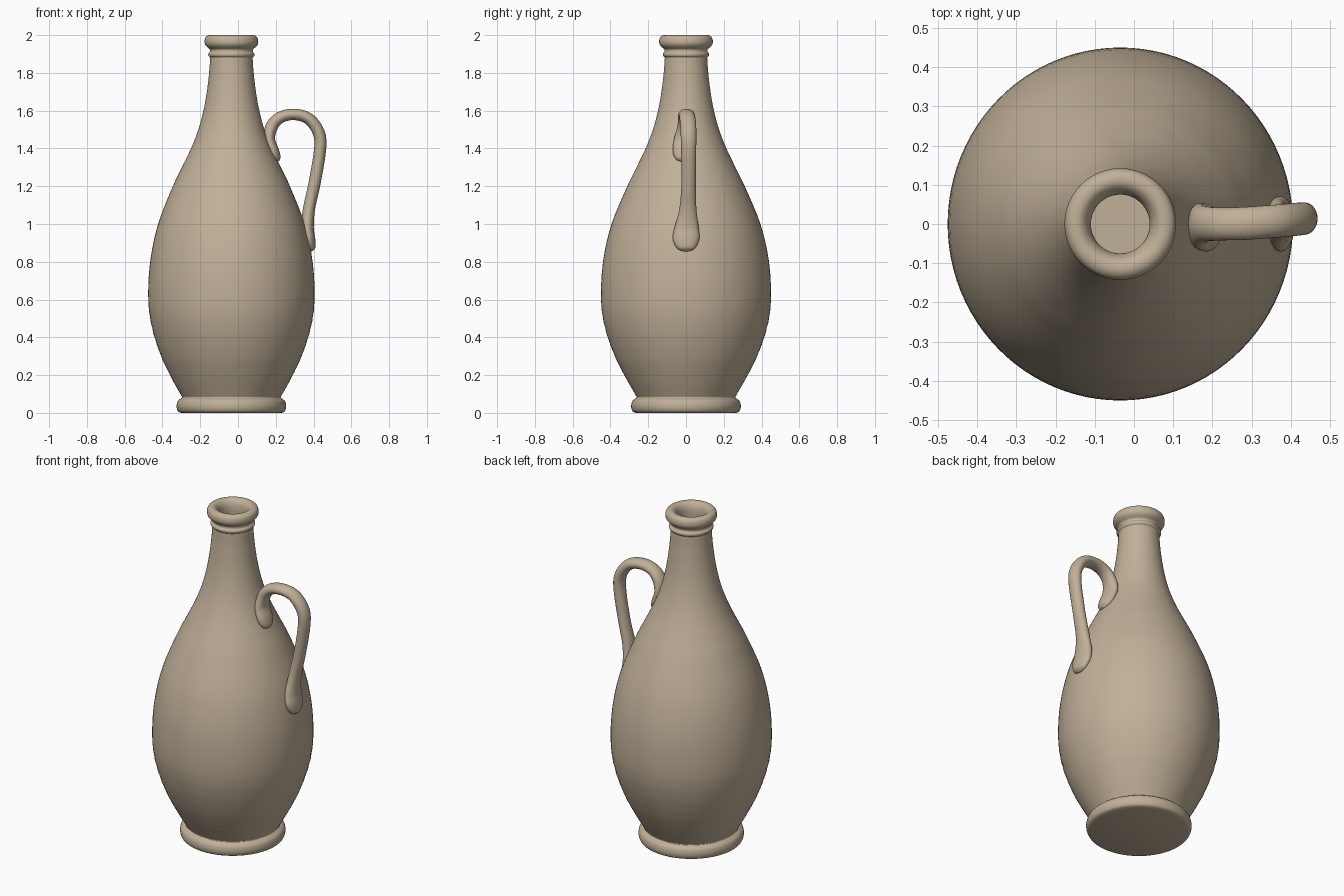
import bpy, bmesh, math
from mathutils import Vector

AXIS_X = -0.035          # the vessel axis sits left of centre because of the handle
SEGS = 96

clay = bpy.data.materials.new("tan clay")
clay.diffuse_color = (0.53, 0.435, 0.315, 1)


def spline(points, steps):
    """Catmull-Rom through tuples of any length."""
    pts = [Vector(p) for p in points]
    pts = [2 * pts[0] - pts[1]] + pts + [2 * pts[-1] - pts[-2]]
    out = []
    for i in range(1, len(pts) - 2):
        a, b, c, d = pts[i - 1:i + 3]
        for s in range(steps):
            t = s / steps
            out.append(0.5 * (2 * b + (c - a) * t + (2 * a - 5 * b + 4 * c - d) * t ** 2
                              + (3 * b - a - 3 * c + d) * t ** 3))
    return out + [pts[-2]]


def skin(name, rings):
    """Bridge closed rings of points and cap both ends."""
    bm = bmesh.new()
    vr = [[bm.verts.new(p) for p in ring] for ring in rings]
    n = len(vr[0])
    for a, b in zip(vr, vr[1:]):
        for i in range(n):
            j = (i + 1) % n
            bm.faces.new((a[i], a[j], b[j], b[i]))
    bm.faces.new(vr[0][::-1])
    bm.faces.new(vr[-1])
    bmesh.ops.recalc_face_normals(bm, faces=bm.faces)
    me = bpy.data.meshes.new(name)
    bm.to_mesh(me)
    bm.free()
    me.materials.append(clay)
    ob = bpy.data.objects.new(name, me)
    bpy.context.collection.objects.link(ob)
    bpy.context.view_layer.objects.active = ob
    ob.select_set(True)
    bpy.ops.object.shade_smooth_by_angle(angle=math.radians(40))
    ob.select_set(False)
    return ob


# Bottle: foot ring, swelling body, neck, collar ring and rolled lip, as (radius, z)
foot = [(0.265, 0), (0.28, 0.006), (0.288, 0.02), (0.29, 0.04), (0.284, 0.062),
        (0.27, 0.075), (0.261, 0.082)]
belly = [(0.27, 0.10), (0.312, 0.175), (0.372, 0.30), (0.420, 0.45), (0.440, 0.60),
         (0.430, 0.80), (0.388, 1.0), (0.310, 1.2), (0.262, 1.3), (0.214, 1.4),
         (0.175, 1.5), (0.148, 1.6), (0.130, 1.7), (0.118, 1.8), (0.113, 1.87)]
lip = [(0.113, 1.882), (0.121, 1.89), (0.122, 1.902), (0.114, 1.912), (0.115, 1.925),
       (0.130, 1.938), (0.140, 1.952), (0.142, 1.97), (0.136, 1.989), (0.12, 1.999),
       (0.10, 1.997), (0.084, 1.98), (0.076, 1.95), (0.075, 1.90), (0.075, 1.72)]
rings = []
for r, z in spline(foot + belly + lip, 5):
    if 0.2 < z < 0.6:    # faint throwing ridges low on the belly
        r += 0.0015 * math.sin(z * 95) * math.sin((z - 0.2) / 0.4 * math.pi)
    oval = 1 + 0.022 * min(1, max(0, (r - 0.29) / 0.14))   # belly a little deeper than wide
    rings.append([(AXIS_X + r * math.cos(a), r * oval * math.sin(a), z)
                  for a in (2 * math.pi * i / SEGS for i in range(SEGS))])
skin("bottle", rings)

# Handle: swept oval with spread ends, as (x, y, z, half thickness, half width)
path = [(0.215, -0.012, 1.332, 0.006, 0.012), (0.206, -0.012, 1.345, 0.022, 0.042),
        (0.188, -0.01, 1.385, 0.030, 0.060), (0.166, -0.005, 1.45, 0.030, 0.058),
        (0.178, 0.0, 1.515, 0.033, 0.046), (0.22, 0.0, 1.562, 0.031, 0.042),
        (0.29, 0.002, 1.58, 0.030, 0.042), (0.37, 0.008, 1.56, 0.031, 0.042),
        (0.425, 0.013, 1.49, 0.032, 0.042), (0.435, 0.014, 1.40, 0.032, 0.040),
        (0.406, 0.014, 1.22, 0.032, 0.038), (0.376, 0.01, 1.08, 0.032, 0.045),
        (0.367, 0.003, 0.98, 0.034, 0.064), (0.376, 0.0, 0.92, 0.033, 0.070),
        (0.387, 0.0, 0.872, 0.024, 0.048), (0.392, 0.0, 0.856, 0.006, 0.014)]
pts = spline(path, 5)
rings = []
for i, p in enumerate(pts):
    q, o = pts[min(i + 1, len(pts) - 1)], pts[max(i - 1, 0)]
    tangent = Vector((q[0] - o[0], 0, q[2] - o[2])).normalized()
    normal = Vector((-tangent.z, 0, tangent.x))
    rings.append([Vector(p[:3]) + normal * p[3] * math.cos(a) + Vector((0, p[4] * math.sin(a), 0))
                  for a in (2 * math.pi * k / 28 for k in range(28))])
skin("handle", rings)
